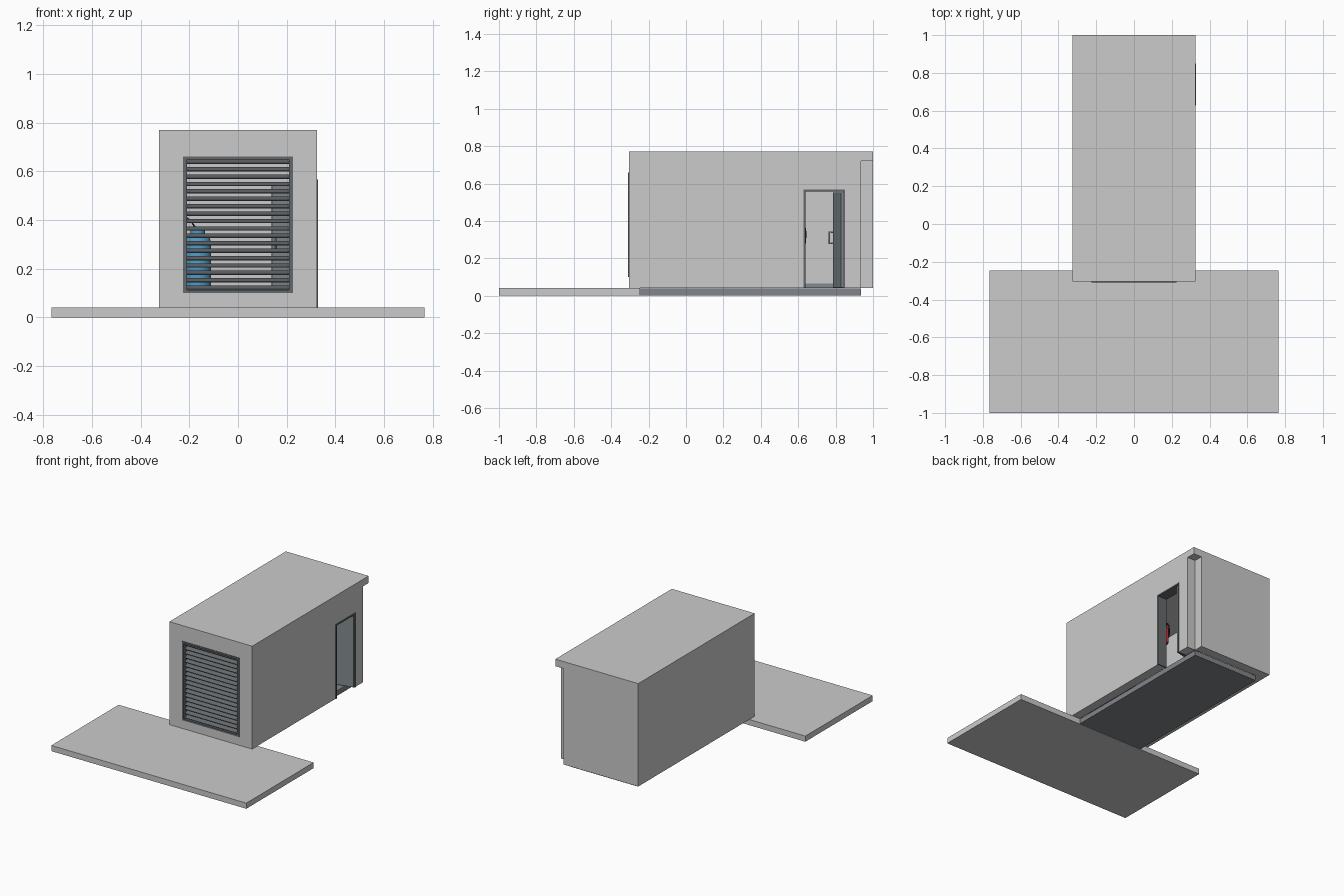
import bpy, bmesh, math
from mathutils import Matrix, Vector

if "Cube" in bpy.data.objects:
    bpy.data.objects.remove(bpy.data.objects["Cube"])


def material(name, rgb):
    m = bpy.data.materials.new(name)
    m.diffuse_color = (*rgb, 1)
    m.use_nodes = True
    m.node_tree.nodes["Principled BSDF"].inputs["Base Color"].default_value = m.diffuse_color
    return m


DARK = material("dark_metal", (0.13, 0.14, 0.15))
DOOR = material("door_grey", (0.22, 0.25, 0.27))
FLOOR = material("floor_grey", (0.22, 0.24, 0.26))
BLUE = material("bottle_blue", (0.07, 0.32, 0.55))
RED = material("safety_red", (0.7, 0.04, 0.04))
BLACK = material("black_rubber", (0.02, 0.02, 0.02))
WHITE = material("white_paint", (0.9, 0.9, 0.9))


def finish(name, bm, mat=None):
    bmesh.ops.recalc_face_normals(bm, faces=bm.faces)
    me = bpy.data.meshes.new(name)
    bm.to_mesh(me)
    bm.free()
    ob = bpy.data.objects.new(name, me)
    bpy.context.collection.objects.link(ob)
    if mat:
        me.materials.append(mat)
    return ob


def add_box(bm, x, y, z):
    c = Vector([(a + b) / 2 for a, b in (x, y, z)])
    s = Matrix.Diagonal((x[1] - x[0], y[1] - y[0], z[1] - z[0], 1))
    bmesh.ops.create_cube(bm, size=1, matrix=Matrix.Translation(c) @ s)


def boxes(name, parts, mat=None):
    bm = bmesh.new()
    for p in parts:
        add_box(bm, *p)
    return finish(name, bm, mat)


def cut(ob, x, y, z):
    cutter = boxes("cutter", [(x, y, z)])
    mod = ob.modifiers.new("opening", 'BOOLEAN')
    mod.operation, mod.solver, mod.object = 'DIFFERENCE', 'EXACT', cutter
    bpy.context.view_layer.objects.active = ob
    bpy.ops.object.modifier_apply(modifier=mod.name)
    bpy.data.objects.remove(cutter)


def smooth(ob):
    bpy.ops.object.select_all(action='DESELECT')
    ob.select_set(True)
    bpy.context.view_layer.objects.active = ob
    bpy.ops.object.shade_smooth_by_angle(angle=math.radians(35))


def lathe(name, profile, loc, mat, n=24):
    # spin a radius/height profile about a vertical axis
    bm = bmesh.new()
    vs = [bm.verts.new((r, 0, z)) for r, z in profile]
    es = [bm.edges.new(p) for p in zip(vs, vs[1:])]
    bmesh.ops.spin(bm, geom=vs + es, cent=(0, 0, 0), axis=(0, 0, 1),
                   angle=math.tau, steps=n, use_duplicate=False)
    bmesh.ops.remove_doubles(bm, verts=bm.verts, dist=1e-5)
    ob = finish(name, bm, mat)
    ob.location = loc
    smooth(ob)
    return ob


def tube(name, points, r, mat):
    cu = bpy.data.curves.new(name, 'CURVE')
    cu.dimensions = '3D'
    cu.bevel_depth, cu.bevel_resolution, cu.use_fill_caps = r, 2, True
    sp = cu.splines.new('POLY')
    sp.points.add(len(points) - 1)
    for p, co in zip(sp.points, points):
        p.co = (*co, 1)
    cu.materials.append(mat)
    ob = bpy.data.objects.new(name, cu)
    bpy.context.collection.objects.link(ob)
    return ob


# Slabs
boxes("forecourt_slab", [((-.765, .765), (-1, -.245), (0, .04))])
boxes("room_floor", [((-.26, .26), (-.245, .935), (.002, .038))], FLOOR)

# Walls and roof; the back right corner is left open below the roof
front = boxes("front_wall", [((-.325, .325), (-.305, -.24), (.04, .72))])
cut(front, (-.225, .225), (-.4, -.2), (.10, .66))
right = boxes("right_wall", [((.26, .325), (-.24, .935), (.04, .72))])
cut(right, (.2, .4), (.628, .85), (0, .567))
boxes("left_wall", [((-.325, -.26), (-.24, .935), (.04, .72))])
boxes("back_wall", [((-.325, .26), (.935, 1), (.04, .72))])
boxes("roof", [((-.325, .325), (-.305, 1), (.72, .77))])
boxes("left_wall_lining", [((-.26, -.256), (-.24, .935), (.065, .72))], WHITE)
boxes("skirting", [((-.26, -.25), (-.24, .935), (.04, .065))], DOOR)

# Louvre frame and tilted slats
boxes("louvre_frame", [
    ((-.225, -.21), (-.309, -.25), (.10, .66)),
    ((.21, .225), (-.309, -.25), (.10, .66)),
    ((-.21, .21), (-.309, -.25), (.10, .112)),
    ((-.21, .21), (-.309, -.25), (.648, .66))], DARK)
bm = bmesh.new()
for i in range(18):
    rot = Matrix.Rotation(math.radians(25), 4, 'X')
    bmesh.ops.create_cube(bm, size=1, matrix=Matrix.Translation((0, -.28, .122 + i * .0304))
                          @ rot @ Matrix.Diagonal((.42, .034, .004, 1)))
finish("louvre_slats", bm, DARK)

# Door frame, open leaf and handle
boxes("door_frame", [
    ((.255, .329), (.628, .638), (.04, .567)),
    ((.255, .329), (.84, .85), (.04, .567)),
    ((.255, .329), (.638, .84), (.557, .567))], DARK)
leaf = boxes("door_leaf", [((-.19, 0), (-.012, 0), (.045, .552))], DOOR)
handle = tube("door_handle", [(-.178, -.012, .28), (-.178, -.035, .28),
                              (-.178, -.035, .34), (-.178, -.012, .34)], .004, WHITE)
for ob in (leaf, handle):
    ob.location = (.322, .84, 0)
    ob.rotation_euler.z = math.radians(13)

# Row of gas bottles along the left wall
bottle = [(0, 0), (.05, 0), (.055, .006), (.055, .265), (.05, .283), (.035, .296), (.014, .302), (0, .302)]
collar = [(.03, .294), (.03, .322), (.026, .322), (.026, .294)]
valve = [(0, .30), (.008, .30), (.008, .315), (.014, .315), (.014, .322), (0, .322)]
for i in range(5):
    y = -.12 + i * .125
    at = (-.165, y, .04)
    lathe(f"gas_bottle_{i}", bottle, at, BLUE)
    lathe(f"bottle_collar_{i}", collar, at, BLUE, 16)
    lathe(f"bottle_valve_{i}", valve, at, DARK, 12)
    tube(f"supply_hose_{i}", [(-.165, y, .355), (-.19, y, .39), (-.222, y, .42), (-.23, y, .46)], .003, BLACK)
tube("manifold_pipe", [(-.23, -.18, .46), (-.23, .5, .46)], .007, DARK)

# Fire extinguisher inside the right wall beside the door
lathe("extinguisher_body", [(0, 0), (.022, 0), (.024, .004), (.024, .11), (.018, .122), (.008, .128), (0, .128)],
      (.234, .595, .25), RED, 20)
boxes("extinguisher_lever", [((.227, .241), (.575, .625), (.385, .392)),
                             ((.229, .239), (.59, .6), (.376, .386))], BLACK)
tube("extinguisher_hose", [(.234, .615, .382), (.234, .635, .37), (.234, .64, .34), (.234, .638, .28)], .004, BLACK)
